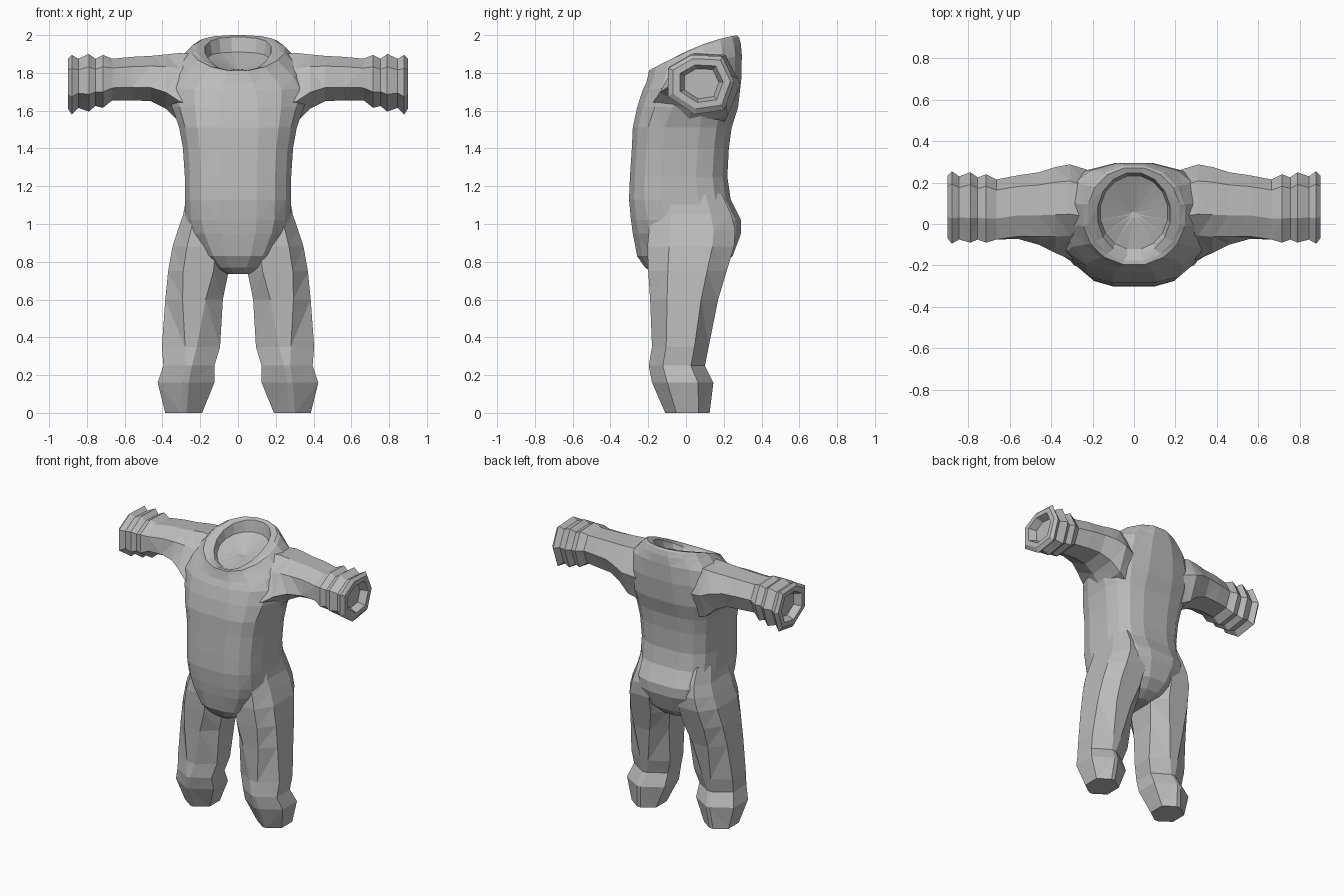
import bpy, bmesh, math

cube = bpy.data.objects.get("Cube")
if cube:
    bpy.data.objects.remove(cube, do_unlink=True)

grey = bpy.data.materials.new("plain grey")
grey.use_nodes = True
COLOUR = (0.5, 0.5, 0.5, 1)
grey.diffuse_color = COLOUR
grey.node_tree.nodes["Principled BSDF"].inputs["Base Color"].default_value = COLOUR


def loft(name, rings):
    """Skin a list of equal-length point rings and cap both ends."""
    bm = bmesh.new()
    loops = [[bm.verts.new(p) for p in ring] for ring in rings]
    n = len(loops[0])
    for a, b in zip(loops, loops[1:]):
        for i in range(n):
            j = (i + 1) % n
            bm.faces.new((a[i], a[j], b[j], b[i]))
    ends = [bm.faces.new(loops[0]), bm.faces.new(loops[-1])]
    bmesh.ops.triangulate(bm, faces=[f for f in bm.faces if f not in ends])
    bmesh.ops.recalc_face_normals(bm, faces=bm.faces)
    mesh = bpy.data.meshes.new(name)
    bm.to_mesh(mesh)
    bm.free()
    mesh.materials.append(grey)
    obj = bpy.data.objects.new(name, mesh)
    bpy.context.collection.objects.link(obj)
    return obj


def torso_ring(z, half, front, back, power=0.64, tilt=0, bow=0, n=16):
    ring = []
    for i in range(n):
        a = math.tau * (i + 0.5) / n
        c, s = math.cos(a), math.sin(a)
        u = math.copysign(abs(c) ** power, c)
        v = math.copysign(abs(s) ** power, s)
        y = (front + back) / 2 + v * (back - front) / 2
        ring.append((u * half, y, z + tilt * v - bow * v * v))
    return ring


def leg_ring(side, z, inner, outer, front, back, flat):
    # Octagon whose front and back flats narrow to an edge at the foot
    shape = [(-flat, -1), (flat, -1), (1, -.5), (1, .5),
             (flat, 1), (-flat, 1), (-1, .5), (-1, -.5)]
    return [(side * ((inner + outer) / 2 + u * (outer - inner) / 2),
             (front + back) / 2 + v * (back - front) / 2, z) for u, v in shape]


def arm_ring(side, x, low, high, front, back, lean=0, scale=1):
    # Lean slopes the upper front back towards the shoulder
    shape = [(-1, -.4), (-.2, -1), (.7, -.85), (1, .1), (.65, .95),
             (-.3 + lean / 2, 1), (-1 + lean, .55)]
    return [(side * x, (front + back) / 2 + scale * u * (back - front) / 2,
             (low + high) / 2 + scale * v * (high - low) / 2) for u, v in shape]


# Torso, from crotch up to the sloping collar and the sunken neck opening
body = [
    (.735, .06, -.17, .12), (.77, .13, -.22, .19), (.83, .19, -.262, .25),
    (.95, .26, -.285, .295), (1.02, .28, -.295, .295), (1.13, .285, -.305, .24),
    (1.25, .285, -.30, .222), (1.4, .295, -.29, .23), (1.51, .315, -.285, .245),
    (1.62, .355, -.262, .28, .75),
]
slopes = [
    (1.74, .38, -.235, .298, .85, .035, 0), (1.83, .345, -.215, .3, .9, .075, .01),
    (1.895, .28, -.205, .295, .95, .085, .025), (1.925, .25, -.2, .285, .95, .09, .025),
    (1.935, .225, -.18, .275, .95, .095, .03), (1.925, .178, -.155, .25, 1, .095, .03),
    (1.87, .165, -.125, .235, 1, .06, .02), (1.82, .02, .03, .06, 1, 0, 0),
]
suit = loft("suit", [torso_ring(*r) for r in body + slopes])

# Legs with pinched ankles and tapered feet
leg = [
    (0, .19, .385, -.11, .125, .15), (.16, .125, .425, -.18, .145, .1),
    (.25, .125, .395, -.197, .1, .12), (.35, .095, .403, -.18, .12, .2),
    (.6, .08, .385, -.19, .17, .4), (.75, .05, .37, -.2, .215, .5),
    (.88, .04, .347, -.205, .255, .5), (.97, .04, .318, -.195, .26, .5),
    (1.05, .05, .29, -.19, .24, .5), (1.16, .08, .27, -.16, .19, .5),
]
# Sleeves, then ridged cuffs with a hollow end
sleeve = [
    (.22, 1.5, 1.9, -.18, .26, .55), (.31, 1.54, 1.905, -.17, .288, .5),
    (.38, 1.61, 1.898, -.14, .275, .38), (.46, 1.65, 1.89, -.1, .25, .22),
    (.56, 1.655, 1.885, -.072, .235, .08), (.665, 1.655, 1.875, -.075, .215),
    (.715, 1.615, 1.895, -.09, .24), (.755, 1.625, 1.875, -.075, .225),
    (.79, 1.595, 1.9, -.09, .25), (.845, 1.615, 1.875, -.075, .23),
    (.88, 1.58, 1.895, -.095, .255), (.9, 1.61, 1.875, -.07, .235),
    (.9, 1.61, 1.875, -.07, .235, 0, .75), (.85, 1.61, 1.875, -.07, .235, 0, .6),
]
limbs = []
for side, word in ((1, "left"), (-1, "right")):
    limbs.append(loft(word + "_leg", [leg_ring(side, *r) for r in leg]))
    limbs.append(loft(word + "_sleeve", [arm_ring(side, *r) for r in sleeve]))

# Merge the limbs into one continuous garment
bpy.context.view_layer.objects.active = suit
for limb in limbs:
    union = suit.modifiers.new(limb.name, 'BOOLEAN')
    union.operation = 'UNION'
    union.solver = 'EXACT'
    union.object = limb
    bpy.ops.object.modifier_apply(modifier=union.name)
    bpy.data.objects.remove(limb, do_unlink=True)
